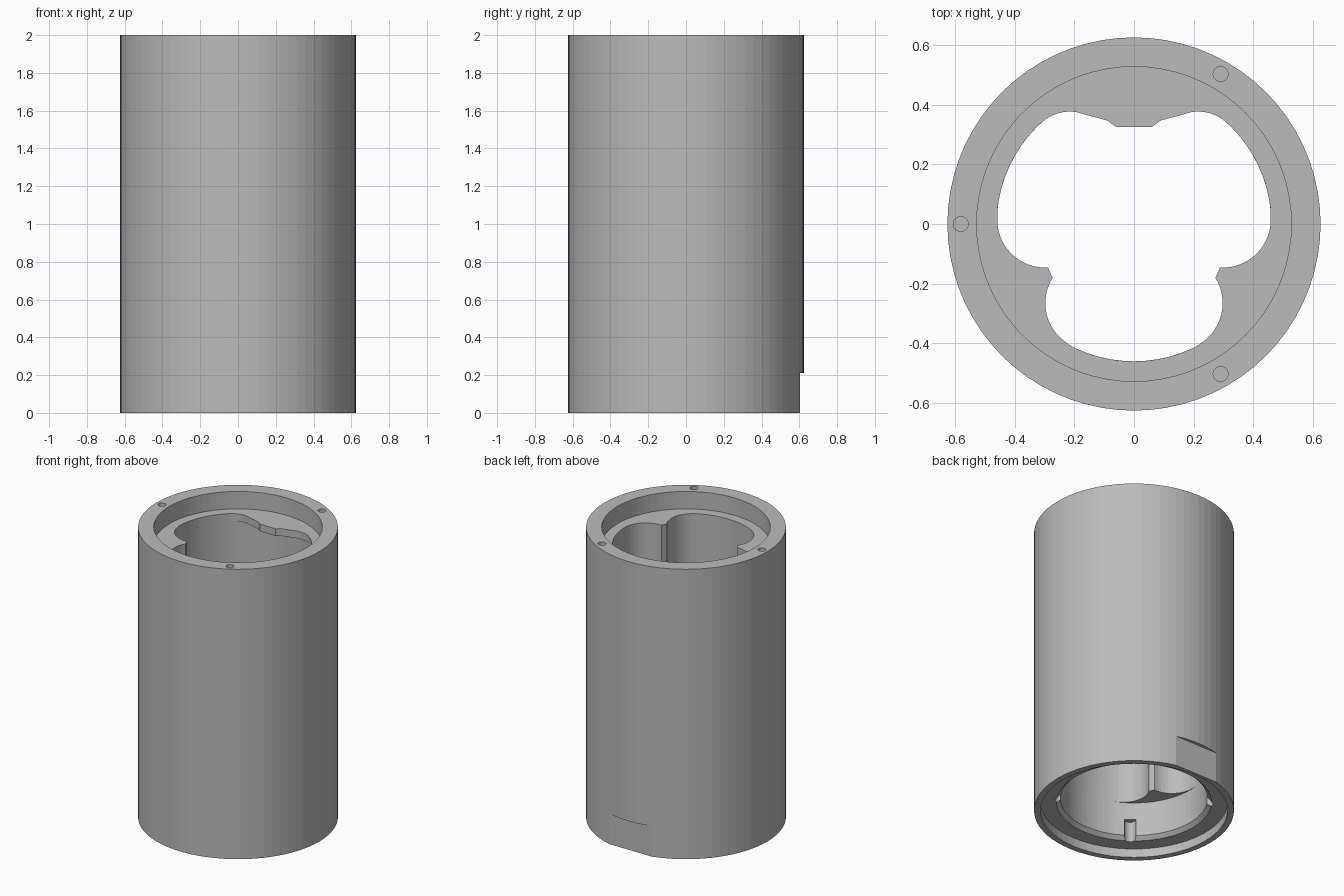
import bpy, bmesh
from math import radians, cos, sin

cube = bpy.data.objects.get("Cube")
if cube:
    bpy.data.objects.remove(cube, do_unlink=True)

HEIGHT, OUTER, BORE = 2.0, 0.625, 0.46
CEILING, SHELF, LIP = 0.32, 1.88, 0.05

grey = bpy.data.materials.new("light_grey")
grey.use_nodes = True
grey.diffuse_color = (0.5, 0.5, 0.5, 1)
grey.node_tree.nodes["Principled BSDF"].inputs["Base Color"].default_value = (0.5, 0.5, 0.5, 1)


def arc(cx, cy, r, a, b, n):
    """Points along an arc from angle a to angle b, in degrees."""
    angles = [radians(a + (b - a) * i / n) for i in range(n + 1)]
    return [(cx + r * cos(t), cy + r * sin(t)) for t in angles]


def circle(r, n, cx=0, cy=0):
    return arc(cx, cy, r, 0, 360, n)[:-1]


def mirrored(half):
    """Close a right-hand half outline with its mirror image."""
    return half + [(-x, y) for x, y in reversed(half) if x > 0.001]


def loft(name, sections):
    """Solid through matching outlines, each given with its height."""
    bm = bmesh.new()
    rings = [[bm.verts.new((x, y, z)) for x, y in pts] for pts, z in sections]
    for low, high in zip(rings, rings[1:]):
        for i in range(len(low)):
            j = (i + 1) % len(low)
            bm.faces.new((low[i], low[j], high[j], high[i]))
    bm.faces.new(rings[0][::-1])
    bm.faces.new(rings[-1])
    bmesh.ops.recalc_face_normals(bm, faces=bm.faces)
    mesh = bpy.data.meshes.new(name)
    bm.to_mesh(mesh)
    bm.free()
    mesh.materials.append(grey)
    obj = bpy.data.objects.new(name, mesh)
    bpy.context.collection.objects.link(obj)
    return obj


def cut(target, name, sections):
    """Subtract a lofted solid and remove the cutter."""
    cutter = loft(name, sections)
    cutter.hide_render = True
    mod = target.modifiers.new(name, "BOOLEAN")
    mod.operation = "DIFFERENCE"
    mod.solver = "EXACT"
    mod.object = cutter
    bpy.context.view_layer.objects.active = target
    bpy.ops.object.modifier_apply(modifier=mod.name)
    bpy.data.objects.remove(cutter, do_unlink=True)


# Main tube
body = loft("tube_housing", [(circle(OUTER, 72), 0), (circle(OUTER, 72), HEIGHT)])

# Lobed hole: the lower lobe and the side lobes, up to the widest point
lower = (arc(0, 0, BORE, -90, -62.7, 8)
         + arc(0.137, -0.265, 0.16, -62.7, 32, 14)[1:]
         + [(0.288, -0.146)]
         + arc(0.298, 0.014, 0.16, -90, 2.7, 12))
cavity = mirrored(lower + arc(0, 0, BORE, 2.7, 90, 22)[1:])
lip = mirrored(lower + arc(0, 0, BORE, 2.7, 47.5, 12)[1:]
               + arc(0.215, 0.235, 0.1415, 47.5, 100, 8)[1:]
               + [(0.14, 0.36), (0.09, 0.347), (0.06, 0.325)])
cut(body, "lower_bore", [(circle(BORE, 72), -0.1), (circle(BORE, 72), CEILING)])
cut(body, "lobed_cavity", [(cavity, 0.2), (cavity, SHELF - LIP)])
cut(body, "lip_opening", [(lip, SHELF - LIP - 0.01), (lip, SHELF + 0.01)])

# Recesses at both ends and the chamfer of the lower bore
cut(body, "top_recess", [(circle(0.527, 72), SHELF), (circle(0.527, 72), HEIGHT + 0.1)])
cut(body, "bottom_recess", [(circle(0.585, 72), -0.1), (circle(0.585, 72), 0.06)])
cut(body, "bore_chamfer", [(circle(0.485, 72), 0.05), (circle(0.485, 72), 0.06),
                           (circle(0.455, 72), 0.09)])

# Vertical grooves in the lower bore
for angle in (53, 143, 233, 323):
    a = radians(angle)
    ring = circle(0.036, 16, BORE * cos(a), BORE * sin(a))
    cut(body, "bore_groove", [(ring, 0.03), (ring, 0.2)])

# Screw holes in the top rim
for angle in (60, 180, 300):
    a = radians(angle)
    ring = circle(0.025, 20, 0.58 * cos(a), 0.58 * sin(a))
    cut(body, "screw_hole", [(ring, HEIGHT - 0.15), (ring, HEIGHT + 0.1)])

# Flat on the back near the foot
flat = [(-0.3, 0.603), (0.3, 0.603), (0.3, 0.8), (-0.3, 0.8)]
cut(body, "back_flat", [(flat, -0.1), (flat, 0.21)])

body.select_set(True)
bpy.context.view_layer.objects.active = body
bpy.ops.object.shade_smooth_by_angle(angle=radians(4))
